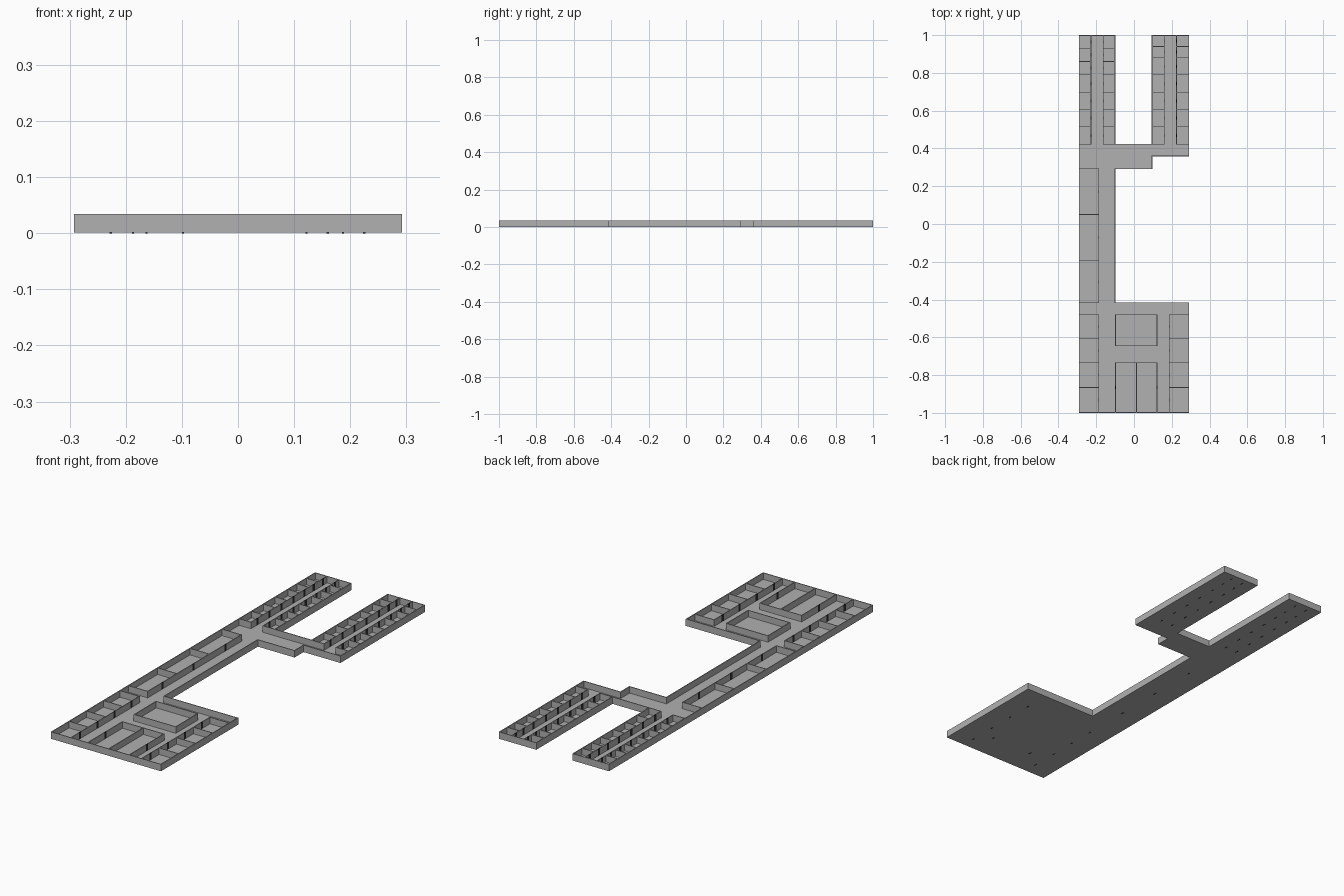
import bpy, bmesh

old = bpy.data.objects.get("Cube")
if old:
    bpy.data.objects.remove(old, do_unlink=True)

HEIGHT, THICK, FLOOR, DOOR = 0.034, 0.004, 0.003, 0.02


def material(name, v):
    m = bpy.data.materials.new(name)
    m.use_nodes = True
    m.diffuse_color = (v, v, v, 1)
    m.node_tree.nodes["Principled BSDF"].inputs["Base Color"].default_value = (v, v, v, 1)
    return m


GREY = material("plain_grey", 0.44)
DARK = material("dark_door", 0.03)


def finish(name, bm, mat):
    bmesh.ops.recalc_face_normals(bm, faces=bm.faces)
    me = bpy.data.meshes.new(name)
    bm.to_mesh(me)
    bm.free()
    me.materials.append(mat)
    ob = bpy.data.objects.new(name, me)
    bpy.context.collection.objects.link(ob)


def add_box(bm, x0, x1, y0, y1, z0, z1):
    verts = bmesh.ops.create_cube(bm, size=1)["verts"]
    for v in verts:
        v.co.x = x1 if v.co.x > 0 else x0
        v.co.y = y1 if v.co.y > 0 else y0
        v.co.z = z1 if v.co.z > 0 else z0


def wall(bm, a, b, t=THICK):
    """Straight wall between two plan points, parallel to an axis."""
    h = t / 2
    xs, ys = sorted((a[0], b[0])), sorted((a[1], b[1]))
    add_box(bm, xs[0] - h, xs[1] + h, ys[0] - h, ys[1] + h, 0.001, HEIGHT)


doors = bmesh.new()


def door_wall(bm, x, y0, y1, centres):
    """Wall along y, split by a door at each centre."""
    start = y0
    for c in sorted(centres):
        wall(bm, (x, start), (x, c - DOOR / 2))
        add_box(doors, x - THICK / 2, x + THICK / 2, c - DOOR / 2 + 0.002,
                c + DOOR / 2 - 0.002, 0, HEIGHT)
        start = c + DOOR / 2
    wall(bm, (x, start), (x, y1))


def room_row(bm, outer, inner, cuts):
    """Row of rooms between an outer wall and a corridor wall."""
    for y in cuts:
        wall(bm, (outer, y), (inner, y))
    door_wall(bm, inner, cuts[0], cuts[-1],
              [(a + b) / 2 for a, b in zip(cuts, cuts[1:])])


# Floor slab and outer walls share one plan
plan = [(-.29, -.998), (.29, -.998), (.29, -.417), (-.1, -.417), (-.1, .292),
        (.095, .292), (.095, .36), (.29, .36), (.29, .998), (.095, .998),
        (.095, .422), (-.1, .422), (-.1, .998), (-.29, .998)]
bm = bmesh.new()
slab = bm.faces.new([bm.verts.new((x, y, 0.001)) for x, y in plan])
top = bmesh.ops.extrude_face_region(bm, geom=[slab])["geom"]
bmesh.ops.translate(bm, vec=(0, 0, FLOOR - 0.001),
                    verts=[g for g in top if isinstance(g, bmesh.types.BMVert)])
finish("floor", bm, GREY)

bm = bmesh.new()
for a, b in zip(plan, plan[1:] + plan[:1]):
    wall(bm, a, b)
# Openings where the outline is a wall on both sides stay clear of the passages
finish("outer_walls", bm, GREY)

# Rear wings: rooms on both sides of a central passage
shared = [.422, .515, .605, .695, .79]
left_cuts = shared + [.86, .93, .998]
right_cuts = shared + [.88, .94, .998]
bm = bmesh.new()
room_row(bm, -.29, -.227, left_cuts)
room_row(bm, -.1, -.163, left_cuts)
finish("right_wing_rooms", bm, GREY)
bm = bmesh.new()
room_row(bm, .095, .16, right_cuts)
room_row(bm, .29, .225, right_cuts)
finish("left_wing_rooms", bm, GREY)

# Long hall rooms
bm = bmesh.new()
room_row(bm, -.29, -.187, [-.417, -.195, .05, .292])
finish("hall_rooms", bm, GREY)

# Front block: side rooms, two middle rooms and a closed court
bm = bmesh.new()
for side in (-1, 1):
    room_row(bm, side * .29, side * .187, [-.998, -.865, -.735, -.605, -.48])
finish("front_side_rooms", bm, GREY)

bm = bmesh.new()
for x in (-.098, .122):
    door_wall(bm, x, -.998, -.735, [-.865])
wall(bm, (.013, -.998), (.013, -.735))
wall(bm, (-.098, -.735), (.122, -.735))
finish("front_middle_rooms", bm, GREY)

bm = bmesh.new()
corners = [(-.098, -.645), (.122, -.645), (.122, -.48), (-.098, -.48)]
for a, b in zip(corners, corners[1:] + corners[:1]):
    wall(bm, a, b)
finish("court_walls", bm, GREY)

finish("doors", doors, DARK)
